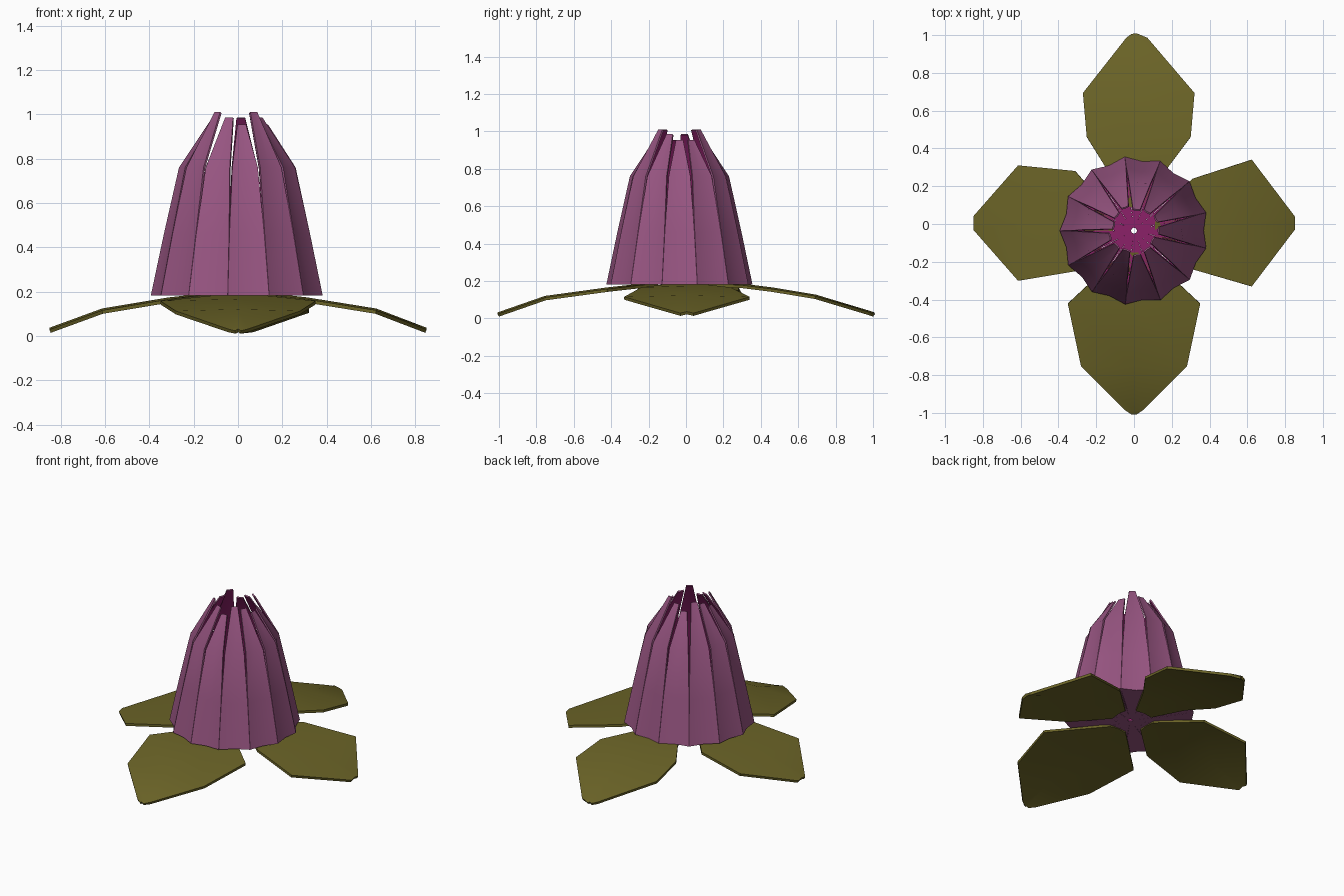
import bpy, math
from mathutils import Matrix, Vector

if "Cube" in bpy.data.objects:
    bpy.data.objects.remove(bpy.data.objects["Cube"])


def material(name, rgb):
    m = bpy.data.materials.new(name)
    m.diffuse_color = (*rgb, 1)
    m.use_nodes = True
    m.node_tree.nodes["Principled BSDF"].inputs["Base Color"].default_value = m.diffuse_color
    return m


purple = material("petal_purple", (0.31, 0.09, 0.22))
magenta = material("petal_inside", (0.26, 0.015, 0.14))
olive = material("leaf_olive", (0.145, 0.125, 0.02))


def sheet(name, rows, mats, thickness, matrix):
    """Thickened strip from equal-length rows of points."""
    n = len(rows[0])
    verts = [matrix @ Vector(p) for row in rows for p in row]
    faces = [(i * n + j, i * n + j + 1, (i + 1) * n + j + 1, (i + 1) * n + j)
             for i in range(len(rows) - 1) for j in range(n - 1)]
    mesh = bpy.data.meshes.new(name)
    mesh.from_pydata(verts, [], [f[::-1] for f in faces])
    for m in mats:
        mesh.materials.append(m)
    ob = bpy.data.objects.new(name, mesh)
    bpy.context.collection.objects.link(ob)
    mod = ob.modifiers.new("thickness", 'SOLIDIFY')
    mod.thickness = thickness
    mod.offset = -1
    if len(mats) > 1:
        mod.material_offset = 1
    bpy.context.view_layer.objects.active = ob
    ob.select_set(True)
    bpy.ops.object.modifier_apply(modifier=mod.name)
    bpy.ops.object.shade_smooth_by_angle(angle=math.radians(30))
    ob.select_set(False)
    return ob


# Petals: floor from the centre, then a tapering wall (radius, z, half width)
COUNT = 13
for k in range(COUNT):
    top = (0.955, 1.01, 0.985)[k % 3]
    tip = (0.135, 0.125, 0.115)[k % 3]
    profile = [(0.015, 0.185, 0.004), (0.2, 0.183, 0.048), (0.382, 0.182, 0.094),
               (0.325, 0.46, 0.079), (0.26, 0.76, 0.058), (tip, top, 0.019)]
    rows = []
    for i, (r, z, w) in enumerate(profile):
        dent = 0.013 * w / 0.094 if i > 1 else 0
        rows.append([(r, -w, z), (r - dent, 0, z), (r, w, z)])
    # reverse so that the outside is the purple face
    rows = [row[::-1] for row in rows]
    angle = math.radians(27.85) + k * math.tau / COUNT
    place = Matrix.Translation((0, -0.035, 0)) @ Matrix.Rotation(angle, 4, 'Z')
    sheet(f"petal_{k + 1}", rows, [purple, magenta], 0.009, place)


# Leaves: rows of (distance, right side, left side, z)
leaves = {
    "leaf_right": (0, [(0.11, -0.07, 0.05, 0.18), (0.31, -0.24, 0.24, 0.158),
                       (0.62, -0.33, 0.34, 0.108), (0.845, -0.03, 0.04, 0.022)]),
    "leaf_back": (90, [(0.09, -0.06, 0.06, 0.18), (0.30, -0.18, 0.15, 0.17),
                       (0.46, -0.30, 0.25, 0.15), (0.69, -0.32, 0.27, 0.112),
                       (0.98, -0.07, 0.04, 0.025), (1.0, -0.01, 0.01, 0.018)]),
    "leaf_left": (180, [(0.11, -0.05, 0.07, 0.18), (0.31, -0.28, 0.25, 0.158),
                        (0.61, -0.31, 0.30, 0.108), (0.845, -0.04, 0.03, 0.022)]),
    "leaf_front": (270, [(0.15, -0.06, 0.06, 0.18), (0.42, -0.35, 0.35, 0.15),
                         (0.75, -0.28, 0.28, 0.105), (0.98, -0.045, 0.045, 0.025),
                         (1.0, -0.01, 0.01, 0.018)]),
}
for name, (deg, outline) in leaves.items():
    rows = [[(d, a, z - 0.008), (d, (a + b) / 2, z), (d, b, z - 0.008)]
            for d, a, b, z in outline]
    sheet(name, [r[::-1] for r in rows], [olive], 0.016,
          Matrix.Rotation(math.radians(deg), 4, 'Z'))
